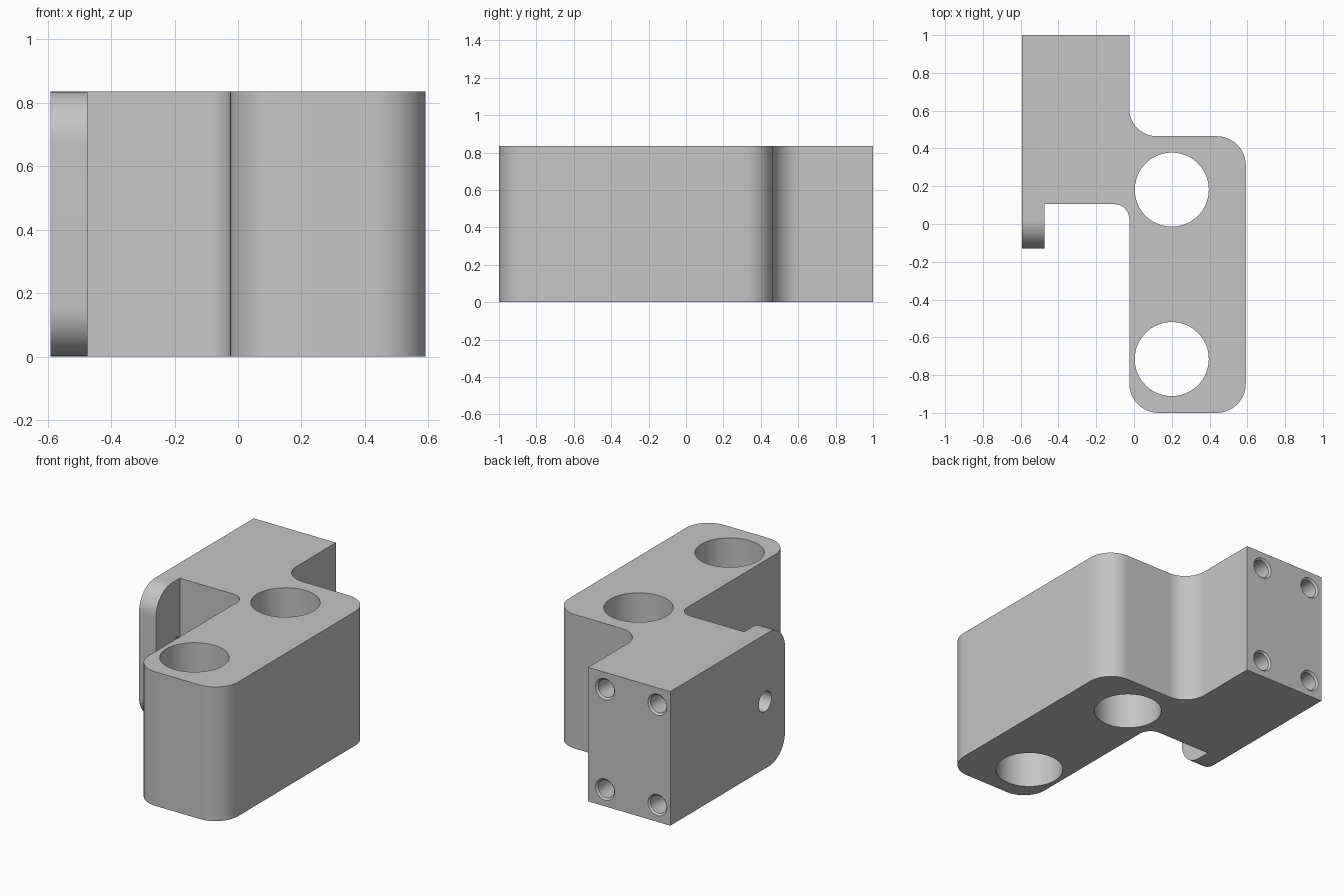
import bpy, bmesh
from math import radians

cube = bpy.data.objects.get("Cube")
if cube:
    bpy.data.objects.remove(cube, do_unlink=True)

HEIGHT = 0.836
LEFT, RIGHT = -0.592, 0.592     # overall width
STEP = -0.025                   # plane where the two blocks meet
TAB_IN, TAB_END = -0.475, -0.13
BACK_EDGE, NOTCH = 0.465, 0.105

# Single material
grey = bpy.data.materials.new("machined grey")
grey.use_nodes = True
grey.diffuse_color = (0.56, 0.56, 0.56, 1)
grey.node_tree.nodes["Principled BSDF"].inputs["Base Color"].default_value = grey.diffuse_color


def round_edges(bm, test, radius, segments=12):
    """Round every edge whose two end points both pass the test."""
    edges = [e for e in bm.edges if all(test(v.co) for v in e.verts)]
    bmesh.ops.bevel(bm, geom=edges, offset=radius, segments=segments,
                    profile=0.5, affect='EDGES')


def near(x, y):
    return lambda co: abs(co.x - x) < 1e-4 and abs(co.y - y) < 1e-4


# Bracket body: stepped plan outline, extruded upwards
outline = [(LEFT, 1), (LEFT, TAB_END), (TAB_IN, TAB_END), (TAB_IN, NOTCH),
           (STEP, NOTCH), (STEP, -1), (RIGHT, -1), (RIGHT, BACK_EDGE),
           (STEP, BACK_EDGE), (STEP, 1)]
bm = bmesh.new()
base = bm.faces.new([bm.verts.new((x, y, 0)) for x, y in outline])
top = bmesh.ops.extrude_face_region(bm, geom=[base])
bmesh.ops.translate(bm, vec=(0, 0, HEIGHT),
                    verts=[g for g in top["geom"] if isinstance(g, bmesh.types.BMVert)])
bmesh.ops.recalc_face_normals(bm, faces=bm.faces)

# Upright rounded corners and inner fillets
for x, y, radius in [(STEP, -1, 0.155), (RIGHT, -1, 0.155), (RIGHT, BACK_EDGE, 0.155),
                     (STEP, BACK_EDGE, 0.145), (STEP, NOTCH, 0.08)]:
    round_edges(bm, near(x, y), radius)

# Rounded top and bottom of the side tab
for z in (0, HEIGHT):
    round_edges(bm, lambda co: abs(co.y - TAB_END) < 1e-4 and co.x < TAB_IN + 0.01
                and abs(co.z - z) < 1e-4, 0.155)

mesh = bpy.data.meshes.new("bracket_body")
bm.to_mesh(mesh)
bm.free()
body = bpy.data.objects.new("bracket_body", mesh)
bpy.context.collection.objects.link(body)
mesh.materials.append(grey)


def drill(location, r1, r2, depth, rotation=(0, 0, 0), sides=32):
    """Cut a round or tapered hole centred on the location."""
    bpy.ops.mesh.primitive_cone_add(vertices=sides, radius1=r1, radius2=r2, depth=depth,
                                    location=location, rotation=rotation)
    cutter = bpy.context.object
    cutter.name = "hole_cutter"
    cutter.hide_render = True
    cutter.data.materials.append(grey)
    cut = body.modifiers.new("hole", 'BOOLEAN')
    cut.operation, cut.solver, cut.object = 'DIFFERENCE', 'EXACT', cutter
    bpy.context.view_layer.objects.active = body
    bpy.ops.object.modifier_apply(modifier=cut.name)
    bpy.data.objects.remove(cutter, do_unlink=True)


# Two large upright bores
for y in (0.182, -0.715):
    drill((0.2, y, HEIGHT / 2), 0.196, 0.196, 2, sides=64)

# Four chamfered blind holes in the back face
to_back = (radians(-90), 0, 0)
for x in (-0.142, -0.503):
    for z in (0.105, HEIGHT - 0.105):
        drill((x, 1, z), 0.055, 0.055, 0.6, to_back)
        drill((x, 1, z), 0.055, 0.077, 0.022, to_back)

# Cross hole through the side tab
start = LEFT - 0.05
end = TAB_IN + 0.001
drill(((start + end) / 2, 0.066, HEIGHT / 2), 0.063, 0.063, end - start,
      (0, radians(90), 0))

# Smooth curved walls, crisp rims
bpy.ops.object.select_all(action='DESELECT')
body.select_set(True)
bpy.context.view_layer.objects.active = body
bpy.ops.object.shade_smooth_by_angle(angle=radians(30))
